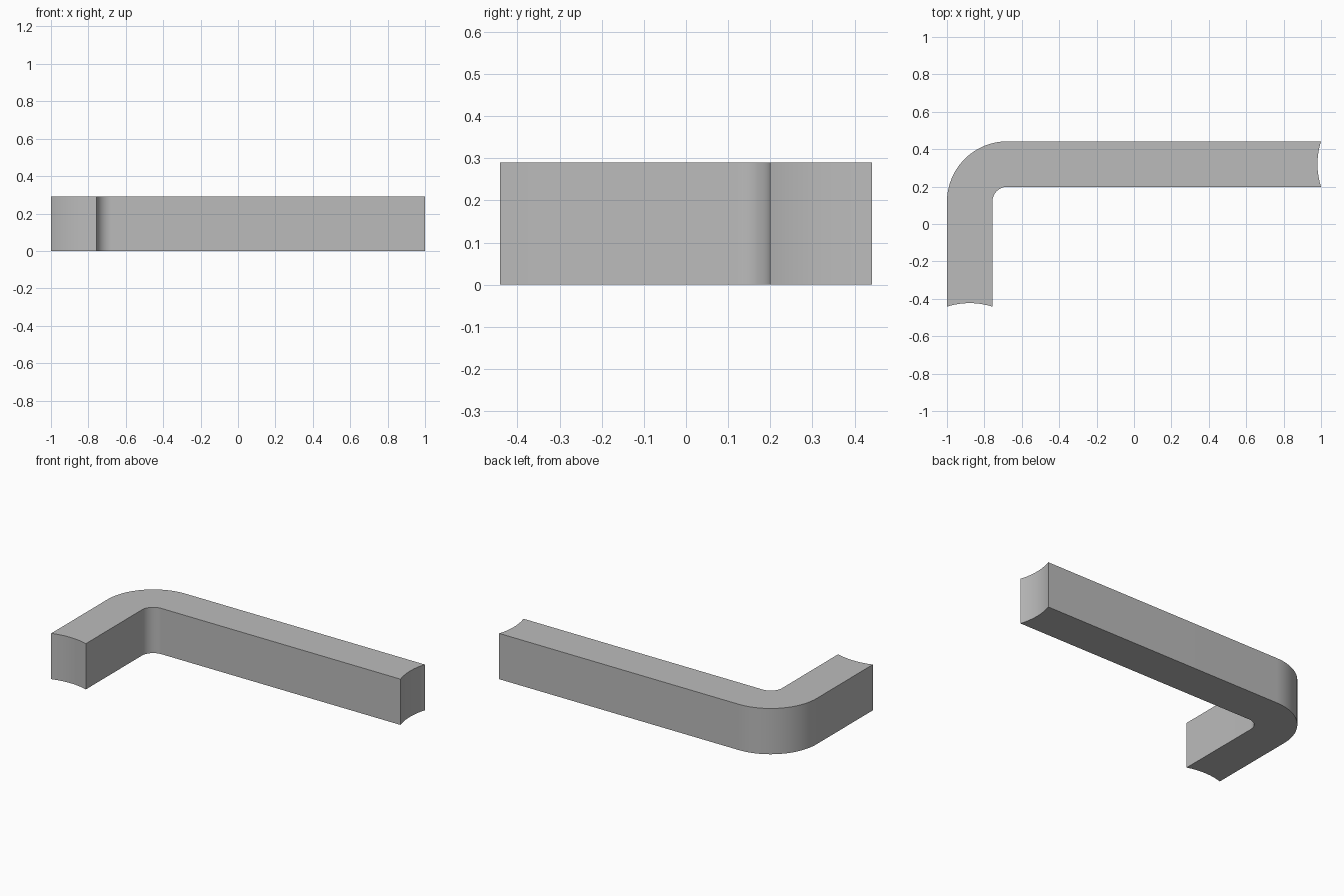
import bpy
import bmesh
from math import radians, sin, cos, asin, pi
from mathutils import Vector

cube = bpy.data.objects.get("Cube")
if cube:
    bpy.data.objects.remove(cube, do_unlink=True)

HEIGHT, WIDTH, BACK = 0.29, 0.243, 0.442
INNER, SAG = 0.08, 0.019
OUTER = INNER + WIDTH
STEPS = 24
bend = Vector((-1 + OUTER, BACK - OUTER))

grey = bpy.data.materials.new("plain grey")
grey.use_nodes = True
grey.diffuse_color = (0.5, 0.5, 0.5, 1)
grey.node_tree.nodes["Principled BSDF"].inputs["Base Color"].default_value = (0.5, 0.5, 0.5, 1)


def arc(centre, radius, start, end, steps=STEPS):
    """Points along a circular arc, angles in radians."""
    angles = [start + (end - start) * i / steps for i in range(steps + 1)]
    return [centre + radius * Vector((cos(a), sin(a))) for a in angles]


# Hollow ends: shallow arcs across the bar width
end_radius = ((WIDTH / 2) ** 2 + SAG ** 2) / (2 * SAG)
half = asin(WIDTH / 2 / end_radius)
offset = end_radius - SAG
right_centre = Vector((1 + offset, BACK - WIDTH / 2))
front_centre = Vector((-1 + WIDTH / 2, -BACK - offset))

# Outline: outer bend, right end, inner bend, front end
outline = arc(bend, OUTER, pi, pi / 2)
outline += arc(right_centre, end_radius, pi - half, pi + half)
outline += arc(bend, INNER, pi / 2, pi)
outline += arc(front_centre, end_radius, pi / 2 - half, pi / 2 + half)

# Extrude the outline into the bar
bm = bmesh.new()
base = bm.faces.new([bm.verts.new((p.x, p.y, 0)) for p in outline])
top = bmesh.ops.extrude_face_region(bm, geom=[base], use_keep_orig=True)
verts = [v for v in top["geom"] if isinstance(v, bmesh.types.BMVert)]
bmesh.ops.translate(bm, verts=verts, vec=(0, 0, HEIGHT))
bmesh.ops.recalc_face_normals(bm, faces=bm.faces)
mesh = bpy.data.meshes.new("bent_bar")
bm.to_mesh(mesh)
bm.free()
mesh.materials.append(grey)

bar = bpy.data.objects.new("bent_bar", mesh)
bpy.context.collection.objects.link(bar)
bpy.context.view_layer.objects.active = bar
bar.select_set(True)
bpy.ops.object.shade_smooth_by_angle(angle=radians(30))
